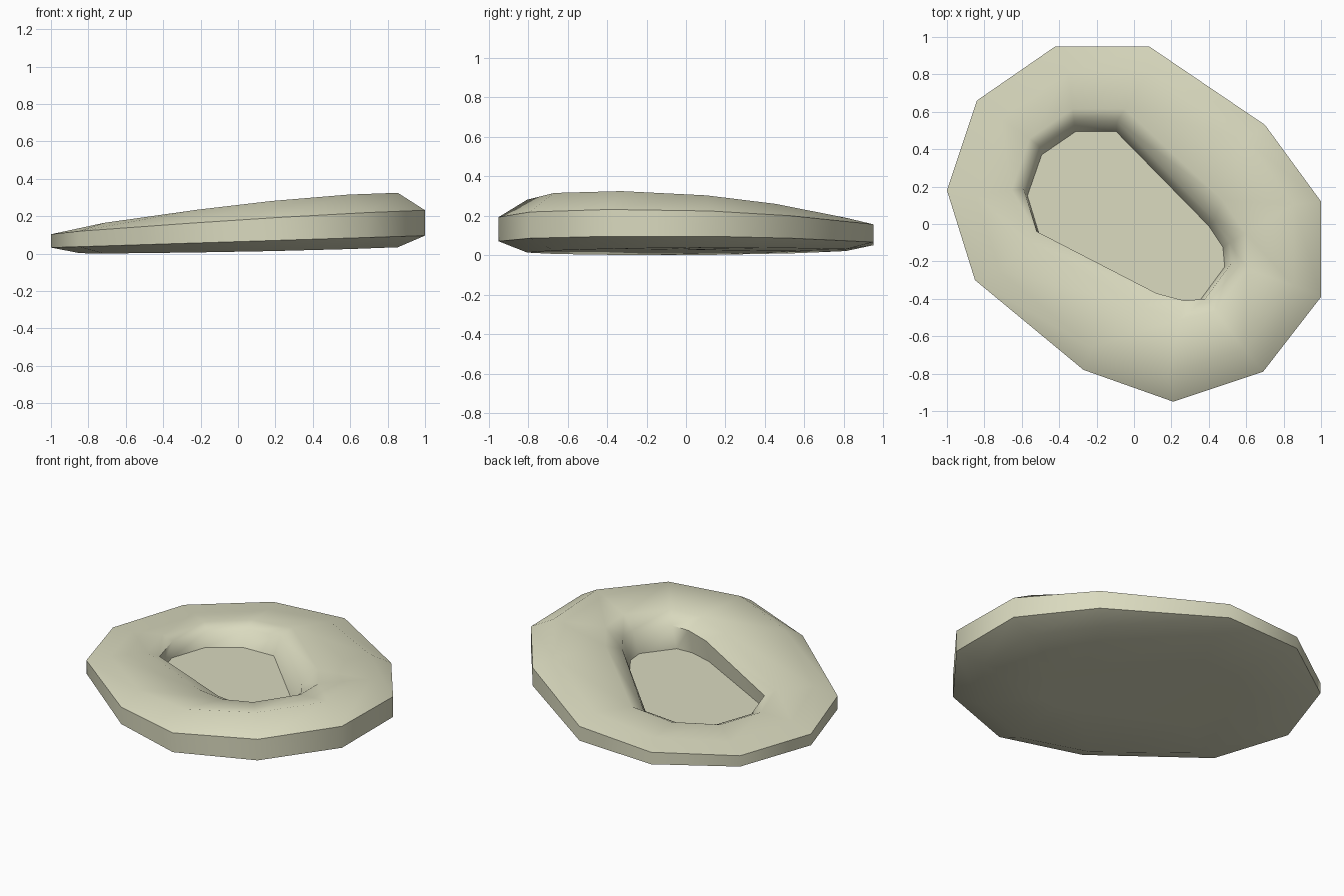
import bpy, bmesh, math
from mathutils import Vector

if "Cube" in bpy.data.objects:
    bpy.data.objects.remove(bpy.data.objects["Cube"])

# plan outlines: rim of the dish and edge of its hollow (matching corners)
OUTER = [(-.42, .95), (.08, .95), (.70, .53), (1, .12), (1, -.39), (.69, -.79),
         (.21, -.95), (-.27, -.78), (-.85, -.30), (-1, .18), (-.84, .66)]
INNER = [(-.32, .55), (-.09, .55), (.43, .02), (.51, -.10), (.52, -.21), (.38, -.40),
         (.27, -.41), (.12, -.37), (-.52, -.04), (-.59, .19), (-.51, .42)]


def scaled(pts, s, shift=(0, 0)):
    cx = sum(p[0] for p in pts) / len(pts)
    cy = sum(p[1] for p in pts) / len(pts)
    return [(cx + (x - cx) * s + shift[0], cy + (y - cy) * s + shift[1]) for x, y in pts]


def blend(a, b, t):
    return [(p[0] + (q[0] - p[0]) * t, p[1] + (q[1] - p[1]) * t) for p, q in zip(a, b)]


crest = scaled(OUTER, .85)
shoulder = blend(INNER, crest, .25)
floor = scaled(INNER, .95, (-.01, -.03))

# each ring lies on a tilted plane: z = a + b*x + c*y
rings = [
    (floor, .05, .02, 0),            # floor of the hollow
    (INNER, .168, .065, -.02),       # lip of the hollow
    (shoulder, .213, .085, -.03),    # shoulder above the lip
    (crest, .225, .10, -.05),        # rounded crest
    (OUTER, .168, .06, -.015),       # upper outer edge
    (OUTER, .066, .032, 0),          # lower outer edge
    (crest, .021, .022, .012),       # underside curve
    (floor, .022, .02, .005),        # flat underside
]

bm = bmesh.new()
loops = [[bm.verts.new((x, y, a + b * x + c * y)) for x, y in pts] for pts, a, b, c in rings]
n = len(OUTER)
for lo, hi in zip(loops, loops[1:]):
    for i in range(n):
        j = (i + 1) % n
        bm.faces.new((lo[i], lo[j], hi[j], hi[i]))
bm.faces.new(loops[0])
bm.faces.new(loops[-1])
bmesh.ops.recalc_face_normals(bm, faces=bm.faces)

# stand on the ground
low = min(v.co.z for v in bm.verts)
bmesh.ops.translate(bm, verts=bm.verts, vec=Vector((0, 0, -low)))

mesh = bpy.data.meshes.new("hollow_dish")
bm.to_mesh(mesh)
bm.free()
dish = bpy.data.objects.new("hollow_dish", mesh)
bpy.context.collection.objects.link(dish)

# pale stone colour
mat = bpy.data.materials.new("pale_stone")
mat.diffuse_color = (.70, .70, .52, 1)
mat.use_nodes = True
mat.node_tree.nodes["Principled BSDF"].inputs["Base Color"].default_value = mat.diffuse_color
mesh.materials.append(mat)

bpy.context.view_layer.objects.active = dish
dish.select_set(True)
bpy.ops.object.shade_smooth_by_angle(angle=math.radians(55))
